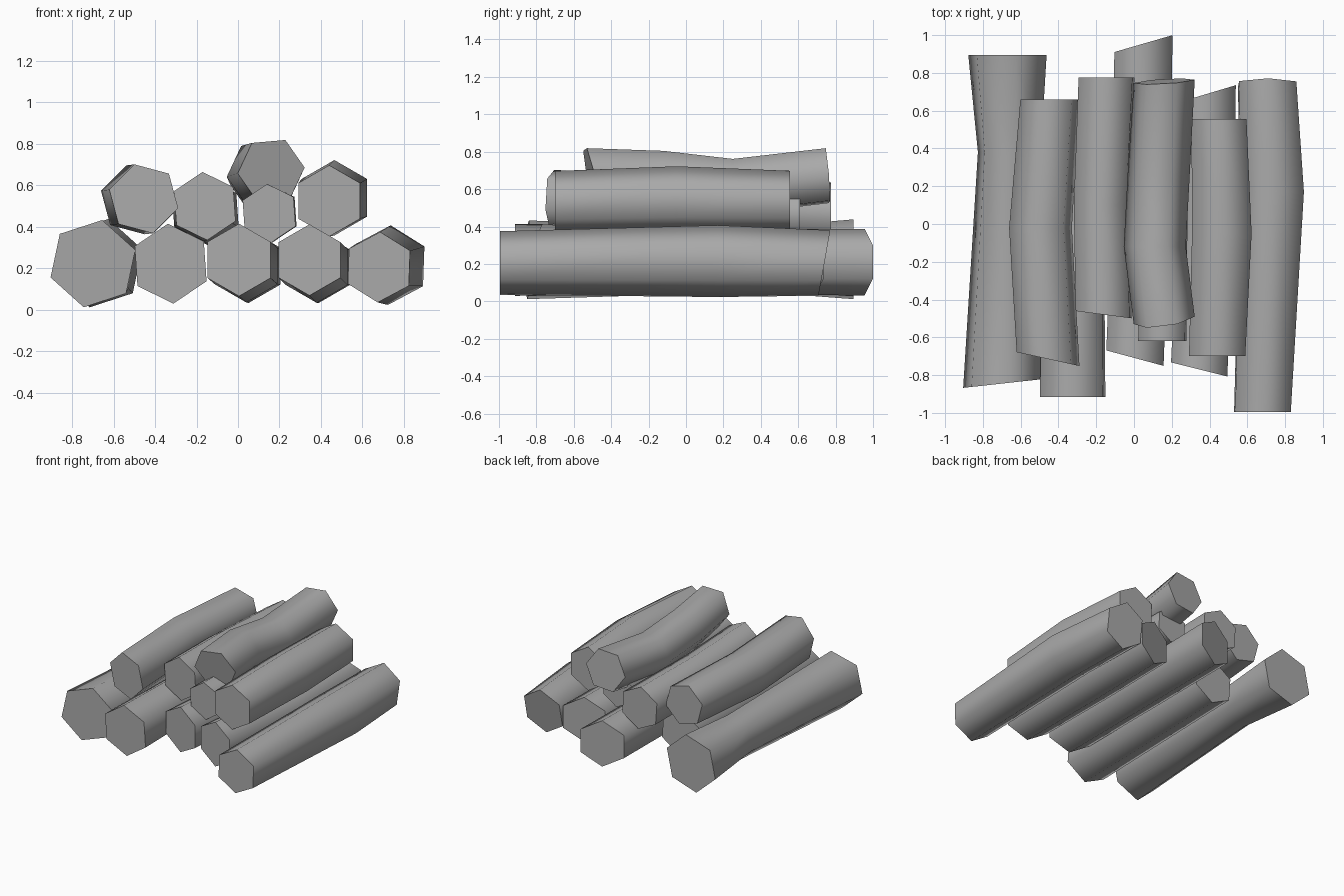
import bpy, bmesh
from math import sin, cos, radians

cube = bpy.data.objects.get("Cube")
if cube:
    bpy.data.objects.remove(cube, do_unlink=True)

grey = bpy.data.materials.new("plain_grey")
grey.use_nodes = True
colour = (0.4, 0.4, 0.4, 1)
grey.diffuse_color = colour
grey.node_tree.nodes["Principled BSDF"].inputs["Base Color"].default_value = colour


def log(name, path, roll=30, front=(0, 0), back=(0, 0)):
    """Six-sided log along y; path holds (x, y, z, radius), front/back are saw-cut slopes."""
    bm = bmesh.new()
    rings = []
    for i, (x, y, z, r) in enumerate(path):
        slope = front if i == 0 else back if i == len(path) - 1 else (0, 0)
        ring = []
        for k in range(6):
            a = radians(roll + 60 * k)
            dx, dz = r * cos(a), r * sin(a)
            ring.append(bm.verts.new((x + dx, y + slope[0] * dx + slope[1] * dz, z + dz)))
        rings.append(ring)
    for a, b in zip(rings, rings[1:]):
        for k in range(6):
            n = (k + 1) % 6
            bm.faces.new((a[k], a[n], b[n], b[k]))
    bm.faces.new(rings[0])
    bm.faces.new(rings[-1])
    bmesh.ops.recalc_face_normals(bm, faces=bm.faces)
    mesh = bpy.data.meshes.new(name)
    bm.to_mesh(mesh)
    bm.free()
    mesh.materials.append(grey)
    obj = bpy.data.objects.new(name, mesh)
    bpy.context.collection.objects.link(obj)
    bpy.ops.object.select_all(action="DESELECT")
    obj.select_set(True)
    bpy.context.view_layer.objects.active = obj
    bpy.ops.object.shade_smooth_by_angle(angle=radians(65))


# Bottom row
log("bottom_log_1", [(-.70, -.845, .222, .215), (-.66, .38, .222, .175), (-.67, .895, .225, .218)],
    18, front=(.11, 0))
log("bottom_log_2", [(-.325, -.915, .222, .193), (-.32, -.1, .222, .18), (-.31, .51, .222, .175)], 34)
log("bottom_log_3", [(.005, -.71, .24, .175), (.04, .2, .21, .175), (.05, .955, .21, .178)],
    30, front=(-.27, 0), back=(.29, 0))
log("bottom_log_4", [(.345, -.77, .24, .172), (.38, .0, .205, .172), (.39, .69, .205, .172)],
    30, front=(-.25, 0), back=(.3, 0))
log("bottom_log_5", [(.68, -.995, .205, .17), (.73, .17, .215, .192), (.705, .74, .205, .175)],
    28, back=(0, .18))

# Middle row
log("middle_log_1", [(-.455, -.715, .535, .172), (-.495, -.02, .53, .172), (-.445, .66, .53, .162)],
    45, front=(-.22, 0))
log("middle_log_2", [(-.16, -.48, .50, .165), (-.175, .1, .49, .16), (-.145, .775, .47, .165)],
    34, front=(-.13, 0))
log("middle_log_3", [(.15, -.62, .465, .142), (.155, .0, .465, .142), (.16, .61, .465, .135)], 34)
log("middle_log_4", [(.44, -.70, .525, .172), (.465, -.05, .54, .182), (.45, .555, .53, .168)], 30)

# Top log
log("top_log", [(.16, -.51, .672, .162), (.11, -.12, .655, .165),
                (.13, .25, .612, .165), (.16, .755, .672, .162)],
    5, front=(.14, -.2), back=(.06, -.08))
